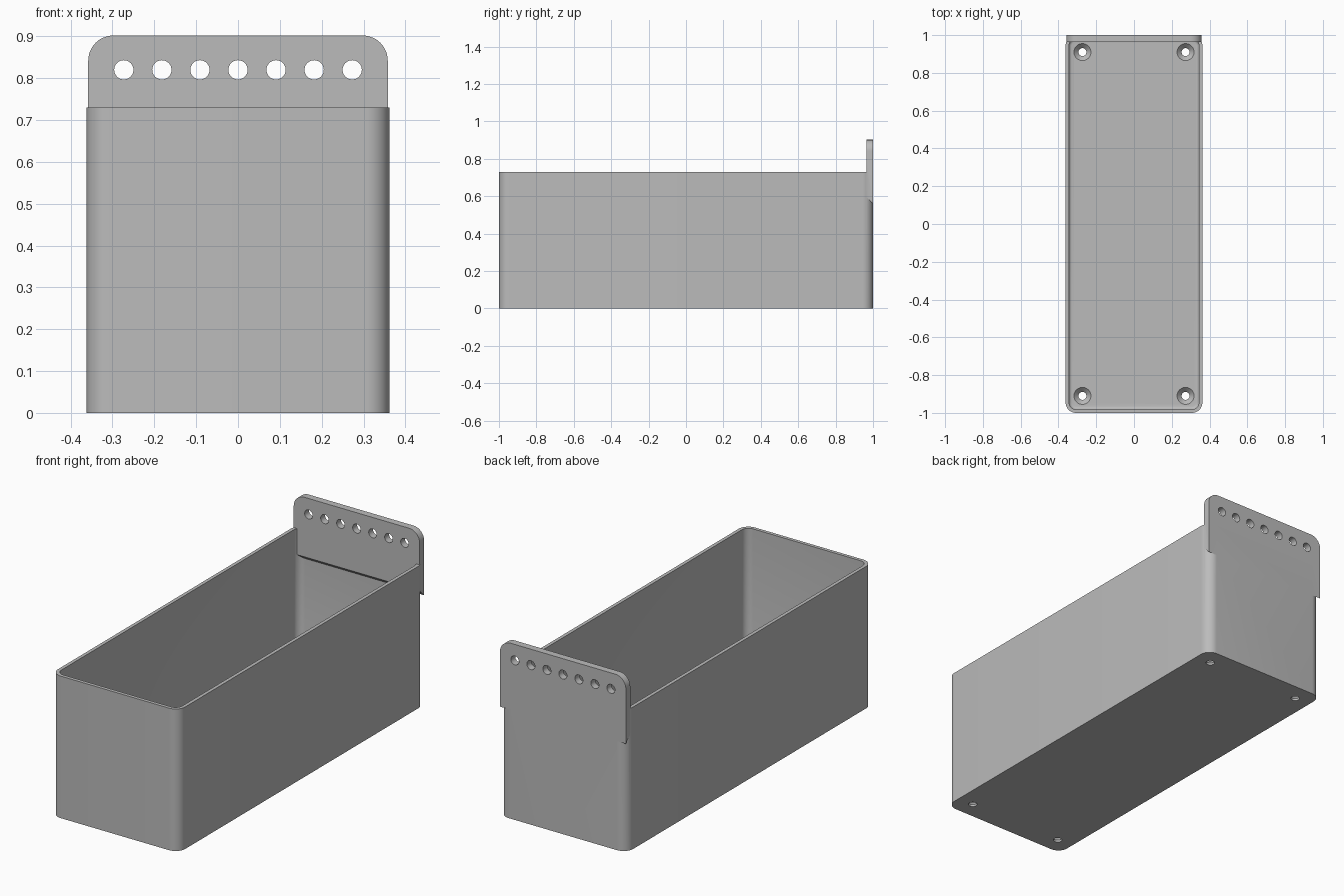
import bpy, bmesh, math
from mathutils import Matrix

if "Cube" in bpy.data.objects:
    bpy.data.objects.remove(bpy.data.objects["Cube"], do_unlink=True)

grey = bpy.data.materials.new("light grey plastic")
grey.use_nodes = True
colour = (0.5, 0.5, 0.5, 1)
grey.diffuse_color = colour
grey.node_tree.nodes["Principled BSDF"].inputs["Base Color"].default_value = colour

HALF_X, HALF_Y, HEIGHT = 0.362, 1.0, 0.73
WALL, FLOOR, CORNER = 0.018, 0.036, 0.055


def make(name, bm, helper=False):
    bmesh.ops.recalc_face_normals(bm, faces=bm.faces)
    mesh = bpy.data.meshes.new(name)
    bm.to_mesh(mesh)
    bm.free()
    mesh.materials.append(grey)
    obj = bpy.data.objects.new(name, mesh)
    bpy.context.collection.objects.link(obj)
    obj.hide_render = helper
    return obj


def rounded_box(name, hx, hy, z0, z1, radius, floor_radius=0, helper=False):
    """Box with rounded upright edges and an optional rounded floor edge."""
    bm = bmesh.new()
    bmesh.ops.create_cube(bm, size=1)
    bmesh.ops.transform(bm, verts=bm.verts, matrix=Matrix.Translation((0, 0, (z0 + z1) / 2))
                        @ Matrix.Diagonal((2 * hx, 2 * hy, z1 - z0, 1)))
    upright = [e for e in bm.edges if abs(e.verts[0].co.z - e.verts[1].co.z) > 0.01]
    bmesh.ops.bevel(bm, geom=upright, offset=radius, segments=10, profile=0.5, affect='EDGES')
    if floor_radius:
        low = [e for e in bm.edges if all(v.co.z < z0 + 0.001 for v in e.verts)]
        bmesh.ops.bevel(bm, geom=low, offset=floor_radius, segments=4, profile=0.5, affect='EDGES')
    return make(name, bm, helper)


def cone(bm, matrix, r1, r2, depth):
    bmesh.ops.create_cone(bm, cap_ends=True, segments=32, radius1=r1, radius2=r2,
                          depth=depth, matrix=matrix)


def combine(target, other, operation):
    mod = target.modifiers.new(operation.title(), 'BOOLEAN')
    mod.operation, mod.solver, mod.object = operation, 'EXACT', other
    bpy.context.view_layer.objects.active = target
    bpy.ops.object.modifier_apply(modifier=mod.name)
    bpy.data.objects.remove(other, do_unlink=True)


# Open bin
bin_body = rounded_box("storage_bin", HALF_X, HALF_Y, 0, HEIGHT, CORNER)
cavity = rounded_box("cavity_cutter", HALF_X - WALL, HALF_Y - WALL, FLOOR, 1.2,
                     CORNER - WALL, 0.016, True)
combine(bin_body, cavity, 'DIFFERENCE')

# Hanging plate on the back wall, with a sloped underside
bm = bmesh.new()
profile = [(0.964, 0.902), (1.0, 0.902), (1.0, 0.56), (0.964, 0.596)]
face = bm.faces.new([bm.verts.new((-0.358, y, z)) for y, z in profile])
side = bmesh.ops.extrude_face_region(bm, geom=[face])["geom"]
bmesh.ops.translate(bm, verts=[v for v in side if isinstance(v, bmesh.types.BMVert)],
                    vec=(0.716, 0, 0))
top_corners = [e for e in bm.edges if all(v.co.z > 0.9 for v in e.verts)
               and abs(e.verts[0].co.x - e.verts[1].co.x) < 0.01]
bmesh.ops.bevel(bm, geom=top_corners, offset=0.06, segments=12, profile=0.5, affect='EDGES')
combine(bin_body, make("hanging_plate", bm, True), 'UNION')

# Row of hanging holes
bm = bmesh.new()
for i in range(-3, 4):
    cone(bm, Matrix.Translation((i * 0.091, 0.98, 0.82)) @ Matrix.Rotation(math.pi / 2, 4, 'X'),
         0.023, 0.023, 0.2)
combine(bin_body, make("hanging_hole_cutter", bm, True), 'DIFFERENCE')

# Countersunk screw holes in the floor
for radii, z, depth in (((0.021, 0.021), 0.0, 0.2), ((0.021, 0.046), FLOOR - 0.012, 0.026)):
    bm = bmesh.new()
    for sx in (-1, 1):
        for sy in (-1, 1):
            cone(bm, Matrix.Translation((sx * 0.273, sy * 0.91, z)), *radii, depth)
    combine(bin_body, make("screw_hole_cutter", bm, True), 'DIFFERENCE')

bpy.ops.object.select_all(action='DESELECT')
bin_body.select_set(True)
bpy.context.view_layer.objects.active = bin_body
bpy.ops.object.shade_smooth_by_angle(angle=math.radians(30))
